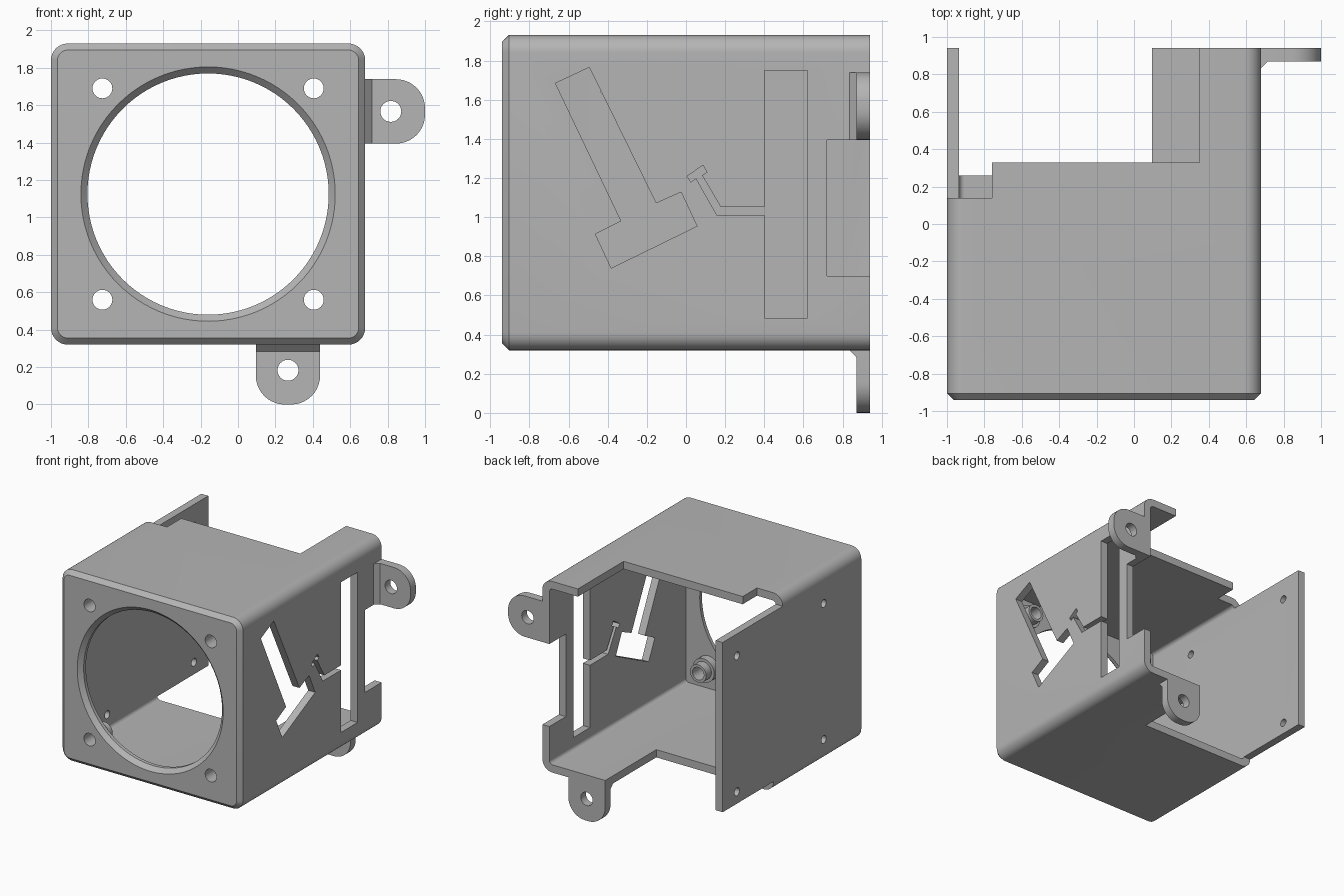
import bpy, bmesh, math

cube = bpy.data.objects.get("Cube")
if cube:
    bpy.data.objects.remove(cube, do_unlink=True)

GREY = (0.46, 0.46, 0.46, 1)
grey = bpy.data.materials.new("plain_grey")
grey.use_nodes = True
grey.diffuse_color = GREY
grey.node_tree.nodes["Principled BSDF"].inputs["Base Color"].default_value = GREY

# Main sizes of the housing
LEFT, RIGHT, BOTTOM, TOP, BACK = -1.0, 0.68, 0.32, 1.93, 0.94
FRONT, WALL, CHAMFER, ROUND = -BACK, 0.065, 0.035, 0.09
CX, CZ = (LEFT + RIGHT) / 2, (BOTTOM + TOP) / 2


def loft(name, rings, closed=False):
    """Skin a row of equal-length point rings; cap the ends or join them."""
    bm = bmesh.new()
    rows = [[bm.verts.new(p) for p in ring] for ring in rings]
    pairs = list(zip(rows, rows[1:])) + ([(rows[-1], rows[0])] if closed else [])
    for a, b in pairs:
        for i in range(len(a)):
            j = (i + 1) % len(a)
            bm.faces.new((a[i], a[j], b[j], b[i]))
    if not closed:
        bm.faces.new(rows[0])
        bm.faces.new(rows[-1])
    bmesh.ops.recalc_face_normals(bm, faces=bm.faces)
    mesh = bpy.data.meshes.new(name)
    bm.to_mesh(mesh)
    bm.free()
    mesh.materials.append(grey)
    ob = bpy.data.objects.new(name, mesh)
    bpy.context.collection.objects.link(ob)
    return ob


def along_y(points, y):
    return [(u, y, v) for u, v in points]


def along_x(points, x):
    return [(x, u, v) for u, v in points]


def rect(x0, x1, z0, z1):
    return [(x0, z0), (x1, z0), (x1, z1), (x0, z1)]


def rounded(inset, radius, steps=8):
    """Rounded rectangle of the housing section, shrunk by an inset."""
    pts = []
    corners = rect(LEFT + inset + radius, RIGHT - inset - radius,
                   BOTTOM + inset + radius, TOP - inset - radius)
    for k, (x, z) in enumerate(corners):
        for i in range(steps + 1):
            a = math.pi / 2 * (k + 2 + i / steps)
            pts.append((x + radius * math.cos(a), z + radius * math.sin(a)))
    return pts


def circle(x, z, r, n=32):
    return [(x + r * math.cos(math.tau * i / n), z + r * math.sin(math.tau * i / n))
            for i in range(n)]


def box(x0, x1, y0, y1, z0, z1):
    return loft("cutter", [along_y(rect(x0, x1, z0, z1), y) for y in (y0, y1)])


def drill_y(x, z, r, y0, y1):
    return loft("cutter", [along_y(circle(x, z, r), y) for y in (y0, y1)])


def cut(ob, cutters):
    bpy.context.view_layer.objects.active = ob
    for c in cutters:
        c.hide_render = True
        mod = ob.modifiers.new("cut", "BOOLEAN")
        mod.operation, mod.solver, mod.object = "DIFFERENCE", "EXACT", c
        bpy.ops.object.modifier_apply(modifier=mod.name)
        bpy.data.objects.remove(c, do_unlink=True)


# Housing shell with chamfered front rim
housing = loft("housing", [along_y(rounded(CHAMFER, ROUND - CHAMFER), FRONT),
                           along_y(rounded(0, ROUND), FRONT + CHAMFER),
                           along_y(rounded(0, ROUND), BACK)])
cavity = loft("cutter", [along_y(rounded(WALL, 0.03), y)
                         for y in (FRONT + WALL, BACK + 0.1)])

# Round fan opening with a countersunk edge
opening = loft("cutter", [along_y(circle(CX, CZ, r, 96), y) for r, y in
                          ((0.69, FRONT - 0.01), (0.645, FRONT + CHAMFER),
                           (0.645, FRONT + 0.15))])
cutters = [cavity, opening]

# Screw holes in the front plate
screws = [(CX + sx * 0.565, CZ + sz * 0.565) for sx in (-1, 1) for sz in (-1, 1)]
cutters += [drill_y(x, z, 0.053, FRONT - 0.1, FRONT + 0.15) for x, z in screws]

# Mounting holes in the left plate
for y in (-0.405, 0.75):
    for z in (0.51, 1.655):
        cutters.append(loft("cutter", [along_x(circle(y, z, 0.033, 24), x)
                                       for x in (LEFT - 0.1, LEFT + 0.15)]))

# Stepped open back of the top and bottom walls
cutters += [box(-0.9, 0.35, 0.33, 1.1, 1.8, 2.1),
            box(-1.1, -0.76, 0.14, 1.1, 1.84, 2.1),
            box(-1.1, 0.095, 0.26, 1.1, 0.2, 0.41)]

# Side wall: tall slot, rear notch, angled window and thin cable channel
cutters += [box(0.5, 0.8, 0.40, 0.62, 0.485, 1.75),
            box(0.5, 0.8, 0.72, 1.1, 0.70, 1.395)]
window = [(-0.494, 1.765), (-0.153, 1.071), (-0.025, 1.128), (0.056, 0.954),
          (-0.382, 0.74), (-0.463, 0.913), (-0.331, 0.98), (-0.667, 1.684)]
channel = [(0.005, 1.209), (0.087, 1.265), (0.107, 1.23), (0.082, 1.214),
           (0.178, 1.051), (0.45, 1.051), (0.45, 1.01), (0.158, 1.01),
           (0.051, 1.199), (0.025, 1.179)]
cutters += [loft("cutter", [along_x(p, x) for x in (0.5, 0.8)])
            for p in (window, channel)]
cut(housing, cutters)
parts = [housing]

# Stepped screw bosses behind the front plate
for n, (x, z) in enumerate(screws):
    y = FRONT + WALL - 0.005
    profile = [(0.053, y), (0.1, y), (0.1, y + 0.07), (0.075, y + 0.07),
               (0.075, y + 0.14), (0.053, y + 0.14)]
    parts.append(loft(f"screw_boss_{n + 1}",
                      [along_y(circle(x, z, r), d) for r, d in profile], True))


# Mounting tabs: s runs outward from the wall, t runs along it
def mounting_tab(name, place, half=0.172, length=0.32, r=0.155, hole=0.137):
    outline = [(0, half), (0, -half)]
    for side in (-1, 1):
        for i in range(11):
            a = math.pi / 2 * (i / 10 - (side < 0))
            outline.append((length - r + r * math.cos(a),
                            side * (half - r) + r * math.sin(a)))
    tab = loft(name, [along_y([place(s, t) for s, t in outline], y)
                      for y in (BACK - 0.07, BACK)])
    cut(tab, [drill_y(*place(hole, 0), 0.056, 0.8, 1.1)])
    wedge = [(0, BACK - 0.105), (0.036, BACK - 0.07), (0, BACK - 0.07)]
    rings = []
    for t in (-half, half):
        ring = []
        for s, y in wedge:
            x, z = place(s, t)
            ring.append((x, y, z))
        rings.append(ring)
    parts.extend([tab, loft(name + "_gusset", rings)])


mounting_tab("side_tab", lambda s, t: (RIGHT + s, 1.567 + t))
mounting_tab("bottom_tab", lambda s, t: (0.267 + t, BOTTOM - s))

# Smooth the rounded surfaces and keep the edges sharp
bpy.ops.object.select_all(action="DESELECT")
for ob in parts:
    ob.select_set(True)
bpy.context.view_layer.objects.active = housing
bpy.ops.object.shade_smooth_by_angle(angle=math.radians(30))
